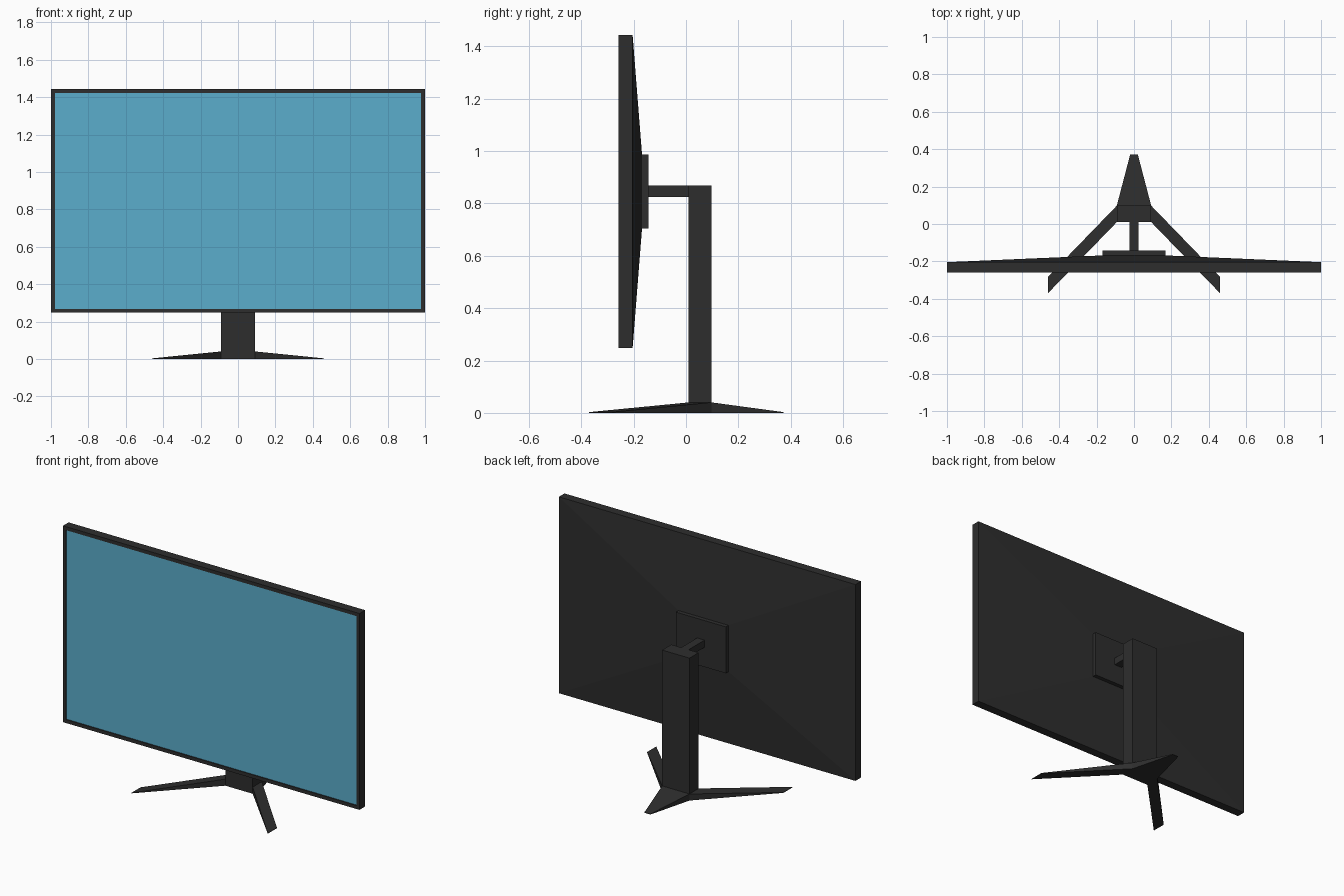
import bpy, bmesh
from mathutils import Vector

if "Cube" in bpy.data.objects:
    bpy.data.objects.remove(bpy.data.objects["Cube"])


def material(name, rgb):
    m = bpy.data.materials.new(name)
    m.diffuse_color = (*rgb, 1)
    m.use_nodes = True
    m.node_tree.nodes["Principled BSDF"].inputs["Base Color"].default_value = m.diffuse_color
    return m


black = material("charcoal plastic", (0.027, 0.027, 0.027))
blue = material("screen blue", (0.105, 0.423, 0.604))


def box_mesh(x, y, z):
    """bmesh box from (min, max) ranges"""
    bm = bmesh.new()
    bmesh.ops.create_cube(bm, size=1)
    for v in bm.verts:
        v.co = Vector([r[0] if c < 0 else r[1] for c, r in zip(v.co, (x, y, z))])
    bm.normal_update()
    return bm


def face_towards(bm, direction):
    return max(bm.faces, key=lambda f: f.normal.dot(Vector(direction)))


def extrude(bm, face, move):
    """extrude one face, placing each new corner with move(co)"""
    new = bmesh.ops.extrude_discrete_faces(bm, faces=[face])["faces"][0]
    for v in new.verts:
        v.co = Vector(move(v.co))
    return new


def finish(bm, name, mats=(black,)):
    bmesh.ops.recalc_face_normals(bm, faces=bm.faces)
    me = bpy.data.meshes.new(name)
    bm.to_mesh(me)
    bm.free()
    for m in mats:
        me.materials.append(m)
    ob = bpy.data.objects.new(name, me)
    bpy.context.collection.objects.link(ob)
    return ob


# Display: slab with tapered back and recessed screen
ZC = 0.8455
bm = box_mesh((-1, 1), (-0.258, -0.204), (0.247, 1.444))
front, back = face_towards(bm, (0, -1, 0)), face_towards(bm, (0, 1, 0))
bmesh.ops.inset_region(bm, faces=[front], thickness=0.03)
screen = extrude(bm, front, lambda c: (c.x, c.y + 0.006, c.z))
screen.material_index = 1
extrude(bm, back, lambda c: (0.168 * c.x, -0.168, ZC + (0.1415 if c.z > ZC else -0.1415)))
finish(bm, "display_panel", (black, blue))

# Mounting plate, arm and column
finish(box_mesh((-0.168, 0.168), (-0.169, -0.143), (0.704, 0.987)), "mounting_plate")
finish(box_mesh((-0.025, 0.025), (-0.144, 0.011), (0.824, 0.868)), "mounting_arm")
finish(box_mesh((-0.092, 0.092), (0.01, 0.098), (0.04, 0.868)), "stand_column")

# Base: hub with two splayed front legs and one narrowing rear leg
TIP = 0.003
bm = box_mesh((-0.092, 0.092), (0.01, 0.098), (0, 0.04))
left, right, rear = [face_towards(bm, d) for d in ((-1, 0, 0), (1, 0, 0), (0, 1, 0))]
for face, side in ((left, -1), (right, 1)):
    extrude(bm, face, lambda c: (side * 0.46, c.y - 0.38, min(c.z, TIP)))
extrude(bm, rear, lambda c: (0.22 * c.x, 0.372, min(c.z, TIP)))
finish(bm, "stand_base")
